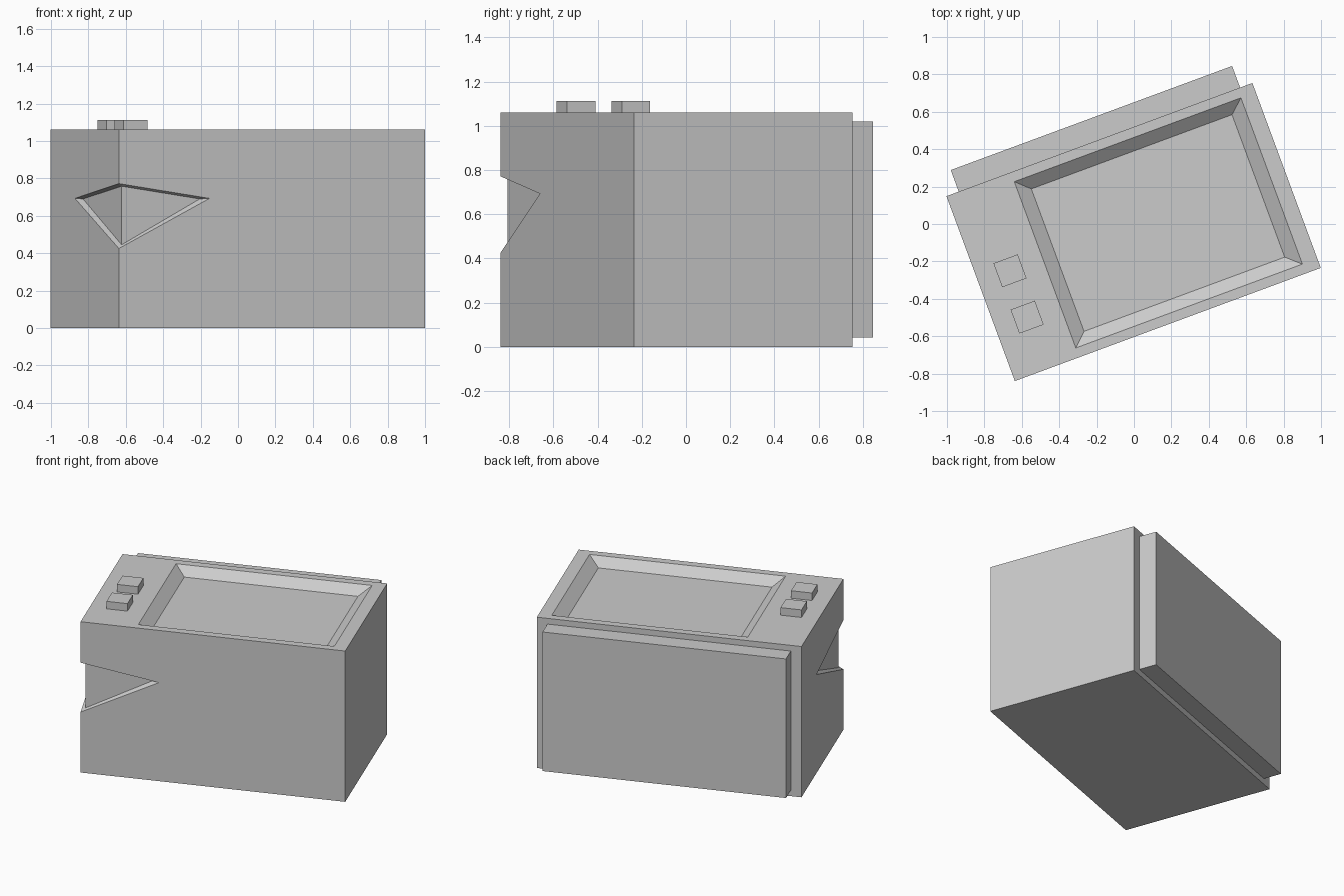
import bpy
import bmesh
from math import radians

cube = bpy.data.objects.get("Cube")
if cube:
    bpy.data.objects.remove(cube, do_unlink=True)

grey = bpy.data.materials.new("plain grey")
grey.use_nodes = True
tone = (0.6, 0.6, 0.6, 1)
grey.diffuse_color = tone
grey.node_tree.nodes["Principled BSDF"].inputs["Base Color"].default_value = tone

W, D, H = 0.872, 0.527, 1.06      # half width, half depth, height


def add_object(name, bm):
    """Turn a bmesh into a flat grey object, set at the shared angle."""
    bmesh.ops.recalc_face_normals(bm, faces=bm.faces)
    mesh = bpy.data.meshes.new(name)
    bm.to_mesh(mesh)
    bm.free()
    mesh.materials.append(grey)
    obj = bpy.data.objects.new(name, mesh)
    bpy.context.collection.objects.link(obj)
    obj.location = (-0.002, -0.043, 0)
    obj.rotation_euler.z = radians(20.3)
    return obj


def box(name, x0, x1, y0, y1, z0, z1):
    bm = bmesh.new()
    bmesh.ops.create_cube(bm, size=1)
    for v in bm.verts:
        v.co.x = x0 if v.co.x < 0 else x1
        v.co.y = y0 if v.co.y < 0 else y1
        v.co.z = z0 if v.co.z < 0 else z1
    return add_object(name, bm)


def rectangle(bm, x0, x1, y0, y1, z):
    """Four corners, starting front left and going round."""
    return [bm.verts.new((x, y, z))
            for x, y in ((x0, y0), (x1, y0), (x1, y1), (x0, y1))]


def bridge(bm, a, b):
    for i in range(len(a)):
        j = (i + 1) % len(a)
        bm.faces.new((a[i], a[j], b[j], b[i]))


# Body: box with a sloped tray in the top and a wrapped corner notch
bm = bmesh.new()
base = rectangle(bm, -W, W, -D, D, 0)
top = rectangle(bm, -W, W, -D, D, H)
rim = rectangle(bm, -0.505, 0.787, -0.474, 0.474, H)
floor = rectangle(bm, -0.433, 0.711, -0.406, 0.406, H - 0.055)
bm.faces.new(base)
bridge(bm, top, rim)
bridge(bm, rim, floor)
bm.faces.new(floor)
for i in (1, 2):
    bm.faces.new((base[i], base[i + 1], top[i + 1], top[i]))

# Notch outline and its shallow floor: low point, front tip, high point, side tip
inset = 0.025
outer = [bm.verts.new(p) for p in (
    (-W, -D, 0.425), (-W + 0.517, -D, 0.693),
    (-W, -D, 0.772), (-W, -D + 0.677, 0.693))]
inner = [bm.verts.new(p) for p in (
    (-W + inset, -D + inset, 0.445), (-W + 0.47, -D + inset, 0.69),
    (-W + inset, -D + inset, 0.758), (-W + inset, -D + 0.62, 0.69))]
low, front_tip, high, side_tip = outer
bm.faces.new((base[0], base[1], top[1], top[0], high, front_tip, low))
bm.faces.new((base[0], base[3], top[3], top[0], high, side_tip, low))
bridge(bm, outer, inner)
bm.faces.new(inner[:3])
bm.faces.new((inner[2], inner[3], inner[0]))
add_object("body", bm)

# Back panel and the two top buttons
box("back_panel", -0.802, 0.802, D, 0.65, 0.042, 1.02)
for name, y in (("rear_button", 0.035), ("front_button", -0.229)):
    box(name, -0.761, -0.623, y - 0.068, y + 0.068, H, H + 0.053)
